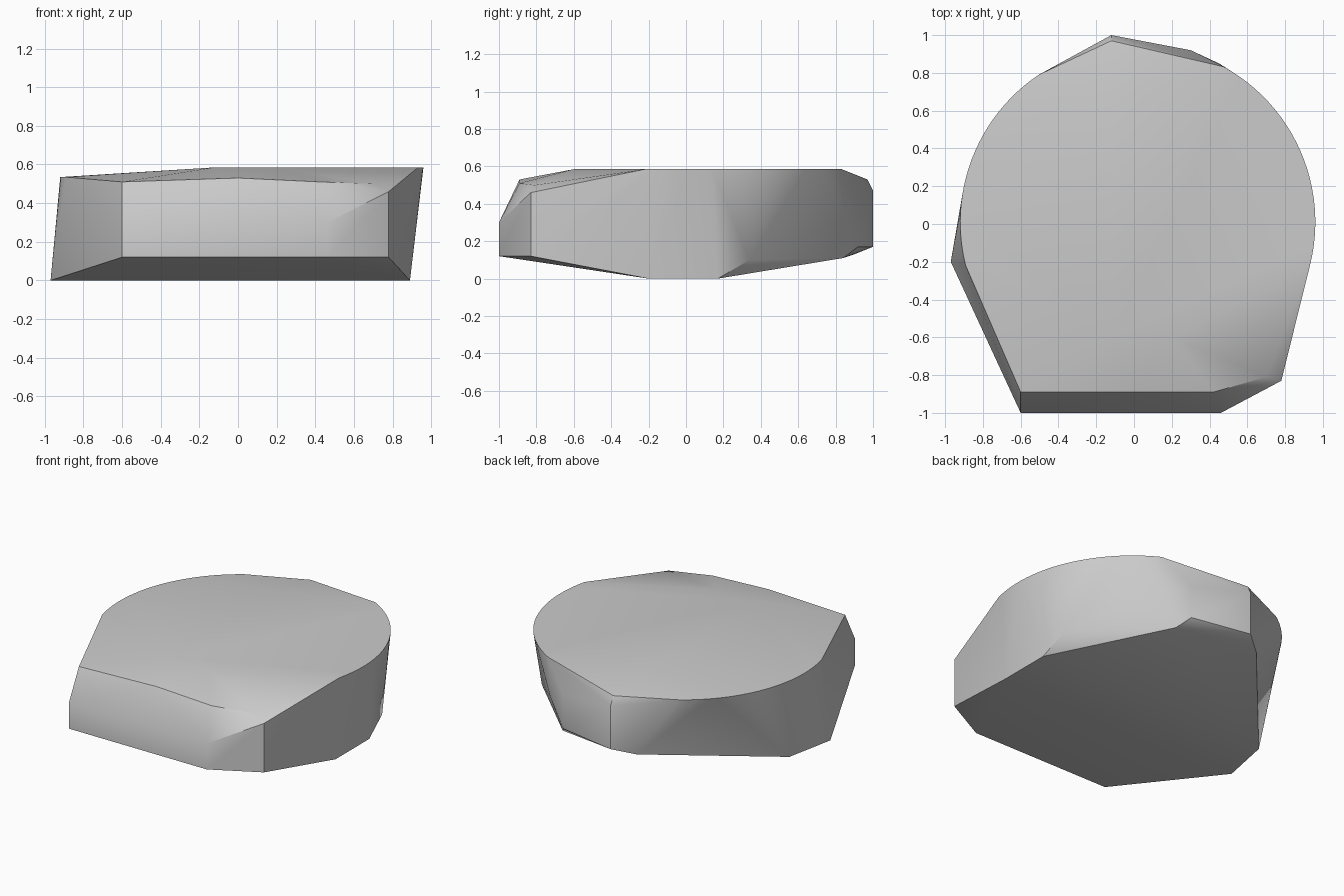
import bpy, bmesh
from math import cos, sin, radians

cube = bpy.data.objects.get("Cube")
if cube:
    bpy.data.objects.remove(cube)


def arc(start, end, z, steps=24, radius=0.94, centre=(0.02, 0.01)):
    """Points along a level circular rim, angles in degrees."""
    for i in range(steps + 1):
        a = radians(start + (end - start) * i / steps)
        yield (centre[0] + radius * cos(a), centre[1] + radius * sin(a), z)


# flat underside that the stone rests on
base = [(-0.97, -0.2, 0), (0.89, -0.2, 0), (0.89, 0.17, 0), (-0.9, 0.15, 0)]

# chipped front: upright band, bevelled brow and corner
front = [(x, -1, z) for x in (-0.6, 0.46) for z in (0.12, 0.3)]
front += [(-0.6, -0.89, 0.51), (0, -0.89, 0.53), (0.42, -0.89, 0.51)]
front += [(0.78, -0.83, 0.12), (0.78, -0.83, 0.46), (0.7, -0.81, 0.5)]

# chipped back
back = [(-0.12, 1, 0.17), (-0.12, 1, 0.47), (-0.12, 0.97, 0.53),
        (0.3, 0.92, 0.17), (0.3, 0.92, 0.4), (-0.25, 0.9, 0.13),
        (0.36, 0.84, 0.11), (0.45, 0.85, 0.33), (0.87, 0.34, 0.1)]

# high rim on one side, lower rim on the other, and the plateau corners
rim = list(arc(-14, 61, 0.585)) + list(arc(124, 194, 0.535))
plateau = [(-0.12, 0.6, 0.585), (-0.12, -0.6, 0.585), (0.2, -0.6, 0.585)]

# wrap everything in one convex skin
bm = bmesh.new()
for p in base + front + back + rim + plateau:
    bm.verts.new(p)
hull = bmesh.ops.convex_hull(bm, input=bm.verts[:])
loose = {g for g in hull["geom_interior"] + hull["geom_unused"]
         if isinstance(g, bmesh.types.BMVert)}
bmesh.ops.delete(bm, geom=list(loose), context="VERTS")
bmesh.ops.dissolve_limit(bm, angle_limit=radians(0.5),
                         verts=bm.verts[:], edges=bm.edges[:])
bmesh.ops.recalc_face_normals(bm, faces=bm.faces[:])
mesh = bpy.data.meshes.new("stone")
bm.to_mesh(mesh)
bm.free()

stone = bpy.data.objects.new("stone", mesh)
bpy.context.collection.objects.link(stone)

# plain grey
grey = bpy.data.materials.new("stone grey")
grey.use_nodes = True
colour = (0.6, 0.6, 0.6, 1)
grey.diffuse_color = colour
grey.node_tree.nodes["Principled BSDF"].inputs["Base Color"].default_value = colour
mesh.materials.append(grey)

# soft facets, crisp rim
bpy.ops.object.select_all(action="DESELECT")
stone.select_set(True)
bpy.context.view_layer.objects.active = stone
bpy.ops.object.shade_smooth_by_angle(angle=radians(30))
